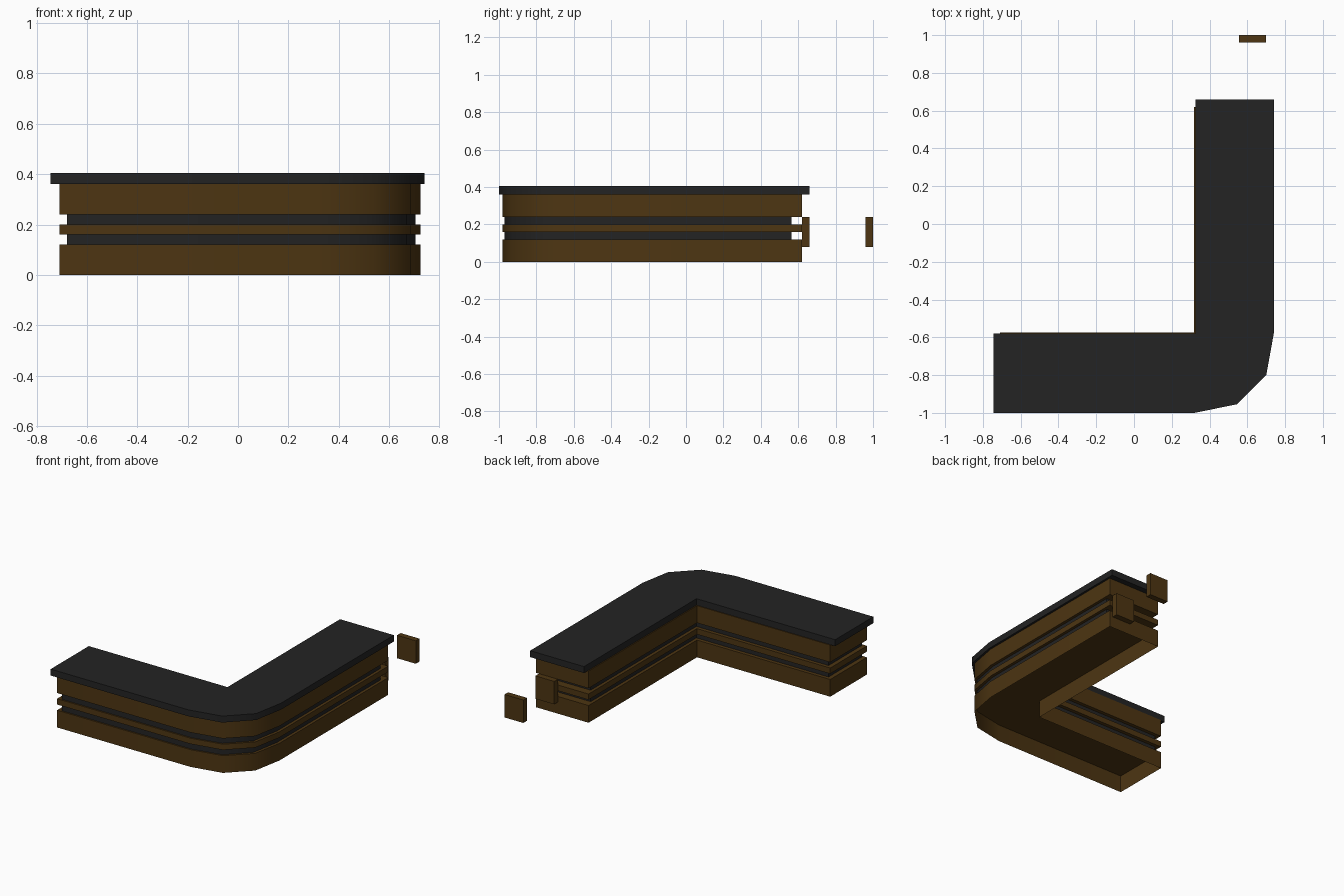
import bpy, bmesh, math

if "Cube" in bpy.data.objects:
    bpy.data.objects.remove(bpy.data.objects["Cube"])


def flat_colour(name, rgb):
    m = bpy.data.materials.new(name)
    m.diffuse_color = (*rgb, 1.0)
    m.use_nodes = True
    m.node_tree.nodes["Principled BSDF"].inputs["Base Color"].default_value = m.diffuse_color
    return m


BLACK = flat_colour("charcoal black", (0.017, 0.017, 0.017))
BROWN = flat_colour("dark brown wood", (0.075, 0.036, 0.006))


def l_outline(left, right, front, back, inner_x, inner_y):
    """L-shaped plan with a faceted outer corner and a sharp inner corner."""
    cx, cy = 0.32, -0.58                      # centre of the rounded corner
    arc = [(0, 1), (0.54, 0.89), (0.905, 0.525), (1, 0)]
    corner = [(cx + u * (right - cx), cy + v * (front - cy)) for u, v in arc]
    return [(left, front), *corner, (right, back), (inner_x, back),
            (inner_x, inner_y), (left, inner_y)]


def prism(name, outline, z0, z1, mat, top=True, bottom=True):
    """Extrude an outline from z0 to z1, with optional caps."""
    bm = bmesh.new()
    lo = [bm.verts.new((x, y, z0)) for x, y in outline]
    hi = [bm.verts.new((x, y, z1)) for x, y in outline]
    n = len(outline)
    for i in range(n):
        j = (i + 1) % n
        bm.faces.new((lo[i], lo[j], hi[j], hi[i]))
    if top:
        bm.faces.new(hi)
    if bottom:
        bm.faces.new(lo[::-1])
    mesh = bpy.data.meshes.new(name)
    bm.to_mesh(mesh)
    bm.free()
    mesh.materials.append(mat)
    obj = bpy.data.objects.new(name, mesh)
    bpy.context.collection.objects.link(obj)
    bpy.context.view_layer.objects.active = obj
    obj.select_set(True)
    bpy.ops.object.shade_smooth_by_angle(angle=math.radians(40))
    obj.select_set(False)
    return obj


# Counter top
prism("counter_top", l_outline(-0.745, 0.74, -1.0, 0.66, 0.325, -0.58),
      0.36, 0.405, BLACK)

# Brown bands; the base band is open underneath
band = l_outline(-0.71, 0.725, -0.98, 0.62, 0.318, -0.575)
prism("base_band", band, 0.0, 0.12, BROWN, bottom=False)
prism("middle_band", band, 0.16, 0.20, BROWN)
prism("upper_band", band, 0.24, 0.36, BROWN)

# Recessed black strips between the bands
recess = l_outline(-0.68, 0.705, -0.97, 0.565, 0.34, -0.60)
prism("lower_recess", recess, 0.12, 0.16, BLACK, top=False, bottom=False)
prism("upper_recess", recess, 0.20, 0.24, BLACK, top=False, bottom=False)

# Square end plates: one against the arm end, one standing apart
for name, y in (("end_plate", 0.62), ("loose_plate", 0.96)):
    plan = [(0.555, y), (0.70, y), (0.70, y + 0.04), (0.555, y + 0.04)]
    prism(name, plan, 0.08, 0.24, BROWN)
